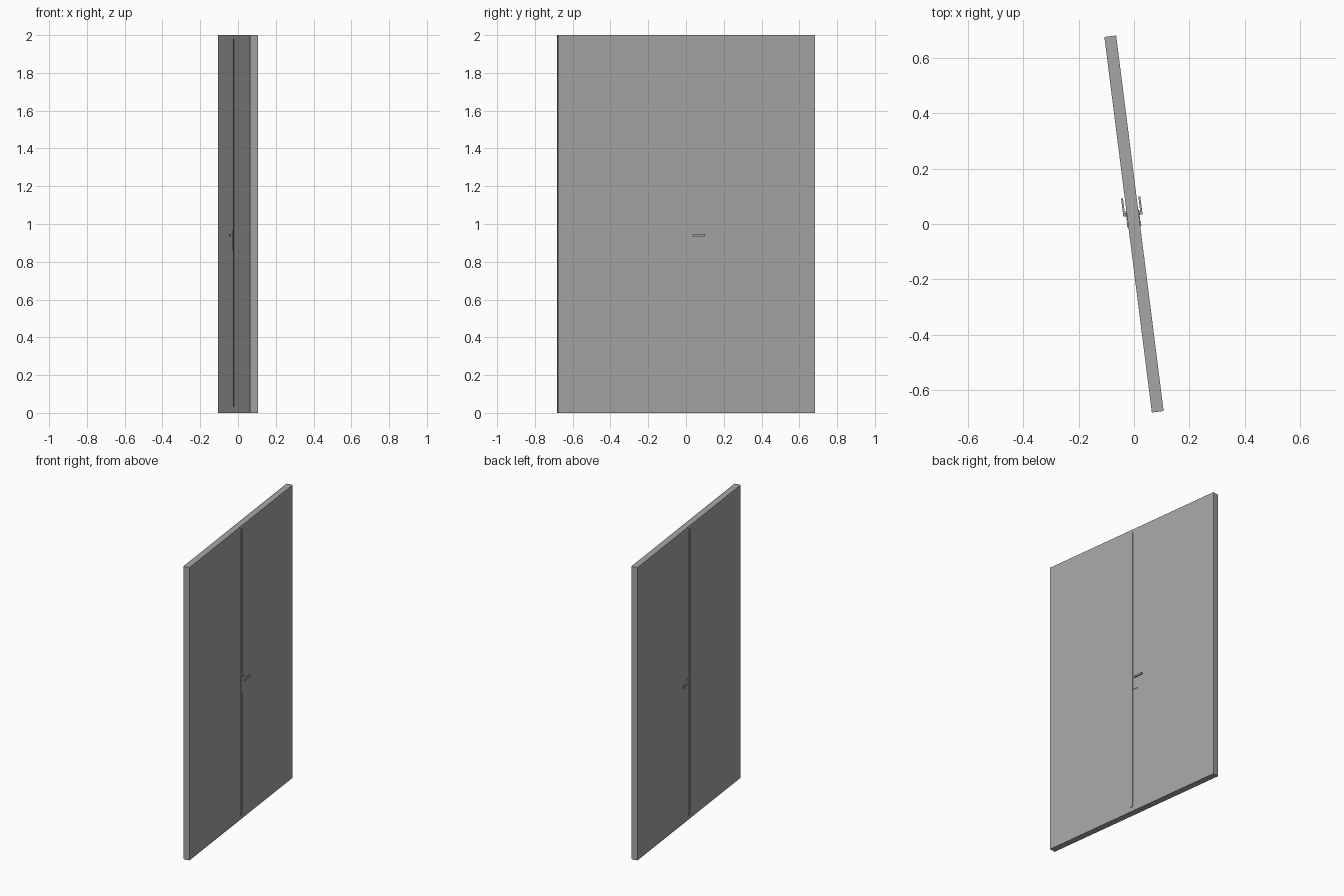
import bpy
import math
from mathutils import Matrix

cube = bpy.data.objects.get("Cube")
if cube:
    bpy.data.objects.remove(cube, do_unlink=True)

LENGTH, HEIGHT, THICK = 1.37, 2.0, 0.043
TURN = Matrix.Rotation(math.radians(7.2), 4, 'Z')
FACE = THICK / 2

grey = bpy.data.materials.new("plain_grey")
grey.use_nodes = True
colour = (0.38, 0.38, 0.38, 1)
grey.diffuse_color = colour
grey.node_tree.nodes["Principled BSDF"].inputs["Base Color"].default_value = colour


def finish(name):
    ob = bpy.context.object
    ob.name = name
    ob.data.materials.append(grey)
    ob.matrix_world = TURN @ ob.matrix_basis
    return ob


def box(name, x, y, z):
    """Box from (low, high) ranges, turned with the whole door."""
    bpy.ops.mesh.primitive_cube_add(size=1)
    ob = bpy.context.object
    ranges = (x, y, z)
    centre = [(a + b) / 2 for a, b in ranges]
    size = [abs(b - a) for a, b in ranges]
    ob.data.transform(Matrix.Translation(centre) @ Matrix.Diagonal((*size, 1)))
    return finish(name)


# Two door leaves meeting in the middle
box("front_leaf", (-FACE, FACE), (-LENGTH / 2, 0), (0, HEIGHT))
box("back_leaf", (-FACE, FACE), (0, LENGTH / 2), (0, HEIGHT))

# Cover strip, handle plate and lever on both faces
for side, s in (("left", 1), ("right", -1)):
    box(side + "_cover_strip", (s * 0.018, s * (FACE + 0.004)), (-0.01, 0.01), (0.03, 1.98))
    box(side + "_handle_plate", (s * 0.018, s * (FACE + 0.003)), (0.014, 0.05), (0.86, 0.965))
    bpy.ops.mesh.primitive_cylinder_add(vertices=16, radius=0.006, depth=0.014)
    stem = bpy.context.object
    stem.data.transform(Matrix.Translation((s * 0.025, 0.037, 0.941))
                        @ Matrix.Rotation(math.radians(90), 4, 'Y'))
    finish(side + "_handle_stem")
    bpy.ops.object.shade_smooth_by_angle()
    box(side + "_handle_lever", (s * 0.028, s * 0.035), (0.031, 0.097), (0.935, 0.947))
